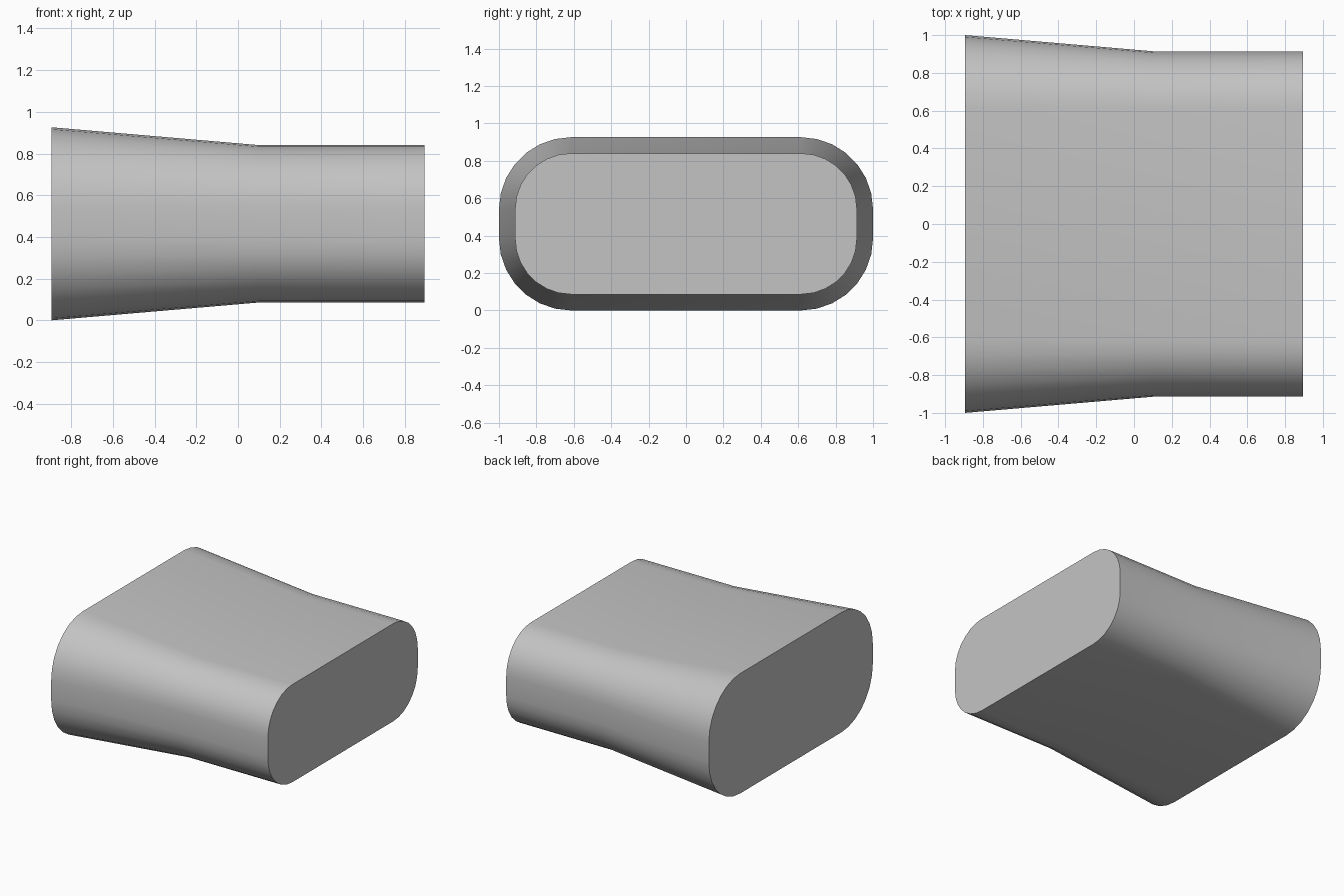
import bpy, bmesh
from math import sin, cos, pi

cube = bpy.data.objects.get("Cube")
if cube:
    bpy.data.objects.remove(cube, do_unlink=True)

grey = bpy.data.materials.new("plain_grey")
colour = (0.55, 0.55, 0.55, 1)
grey.diffuse_color = colour
grey.use_nodes = True
grey.node_tree.nodes["Principled BSDF"].inputs["Base Color"].default_value = colour

MID_Z = 0.463
CORNER_Y, CORNER_Z = 0.615, 0.078   # centres of the rounded corners
STEPS = 7                           # facets per corner


def rounded_section(bm, x, radius):
    """Ring of vertices for a rounded rectangle across the length."""
    ring = []
    for quarter, (sy, sz) in enumerate([(1, 1), (-1, 1), (-1, -1), (1, -1)]):
        for i in range(STEPS + 1):
            a = (quarter + i / STEPS) * pi / 2
            ring.append(bm.verts.new((x, sy * CORNER_Y + radius * cos(a),
                                      MID_Z + sz * CORNER_Z + radius * sin(a))))
    return ring


# Flared end, waist and straight end
bm = bmesh.new()
rings = [rounded_section(bm, x, r)
         for x, r in [(-0.895, 0.385), (0.105, 0.299), (0.895, 0.299)]]
for a, b in zip(rings, rings[1:]):
    for i in range(len(a)):
        j = (i + 1) % len(a)
        bm.faces.new((a[i], a[j], b[j], b[i]))

# Flat end caps
bm.faces.new(rings[0])
bm.faces.new(rings[-1])
bmesh.ops.recalc_face_normals(bm, faces=bm.faces)

mesh = bpy.data.meshes.new("flared_body")
bm.to_mesh(mesh)
bm.free()
mesh.materials.append(grey)
body = bpy.data.objects.new("flared_body", mesh)
bpy.context.collection.objects.link(body)

# Smooth sides, sharp cap edges
bpy.ops.object.select_all(action='DESELECT')
body.select_set(True)
bpy.context.view_layer.objects.active = body
bpy.ops.object.shade_smooth_by_angle()
